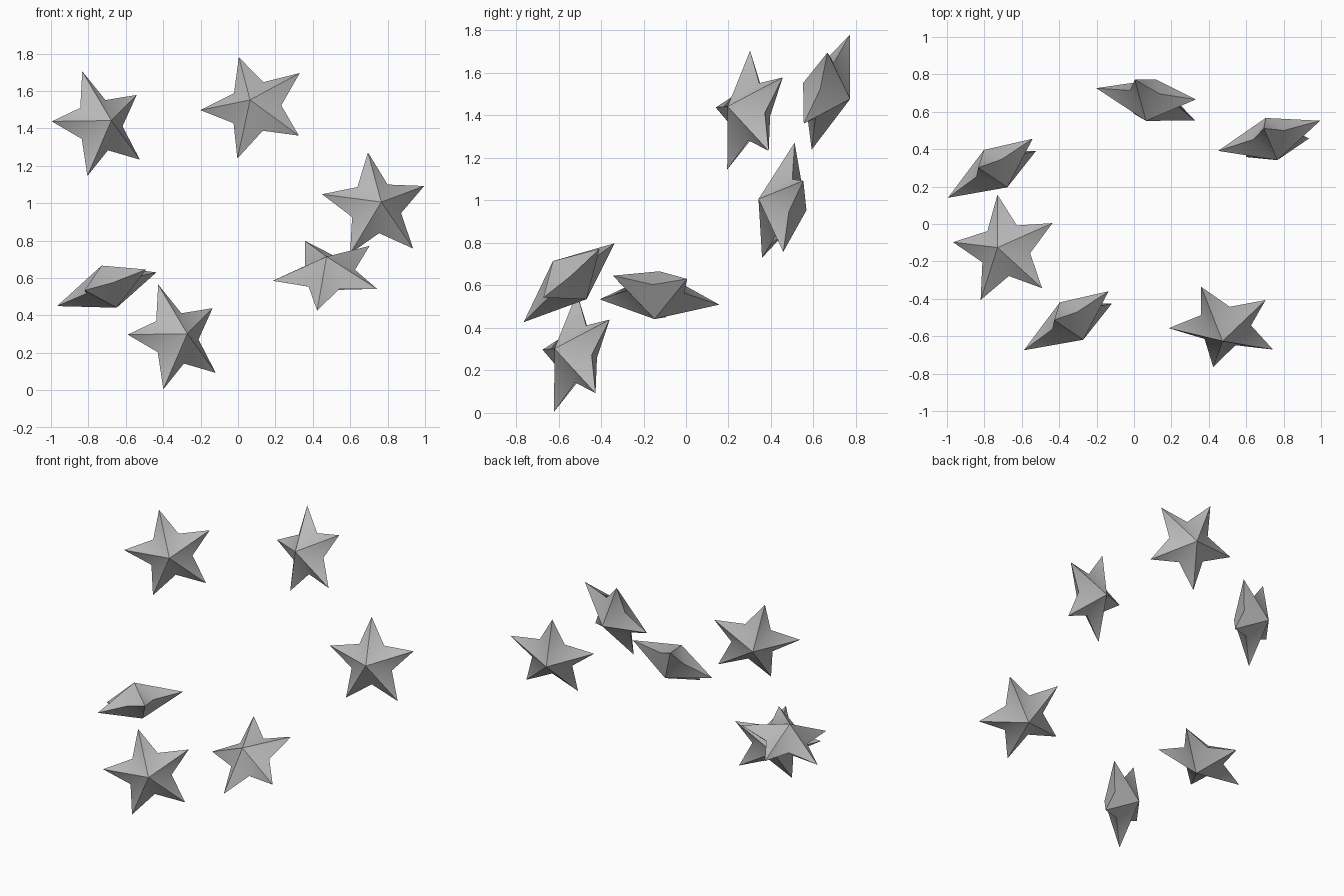
import bpy, bmesh
from math import sin, cos, pi, radians
from mathutils import Vector

if "Cube" in bpy.data.objects:
    bpy.data.objects.remove(bpy.data.objects["Cube"])

OUTER, INNER, HALF_DEPTH = 0.30, 0.144, 0.12

grey = bpy.data.materials.new("dark_grey")
grey.diffuse_color = (0.48, 0.48, 0.48, 1)
grey.use_nodes = True
grey.node_tree.nodes["Principled BSDF"].inputs["Base Color"].default_value = grey.diffuse_color


def star(name, centre, normal, tip):
    """Five-pointed star: a ten-point rim with an apex on either side."""
    c, n = Vector(centre), Vector(normal).normalized()
    u = Vector(tip) - c
    u = (u - n * u.dot(n)).normalized()      # towards the first tip, in the star's plane
    v = n.cross(u)
    bm = bmesh.new()
    rim = []
    for i in range(10):
        r, a = (INNER if i % 2 else OUTER), i * pi / 5
        rim.append(bm.verts.new(c + r * (cos(a) * u + sin(a) * v)))
    front = bm.verts.new(c + n * HALF_DEPTH)
    back = bm.verts.new(c - n * HALF_DEPTH)
    for i in range(10):
        a, b = rim[i], rim[(i + 1) % 10]
        bm.faces.new((a, b, front))
        bm.faces.new((b, a, back))
    mesh = bpy.data.meshes.new(name)
    bm.to_mesh(mesh)
    bm.free()
    mesh.materials.append(grey)
    obj = bpy.data.objects.new(name, mesh)
    bpy.context.collection.objects.link(obj)
    # Smooth valleys, crisp ridges and rim
    bpy.ops.object.select_all(action='DESELECT')
    obj.select_set(True)
    bpy.context.view_layer.objects.active = obj
    bpy.ops.object.shade_smooth_by_angle(angle=radians(60))


# name, centre, facing direction, position of one tip
star("star_upper_left", (-0.74, 0.296, 1.42), (0.52, -0.83, 0.185), (-0.83, 0.30, 1.70))
star("star_top", (0.091, 0.662, 1.515), (-0.22, -0.92, 0.31), (0.005, 0.775, 1.78))
star("star_right", (0.735, 0.454, 0.98), (0.26, -0.94, 0.22), (0.695, 0.51, 1.27))
star("star_lower_right", (0.483, -0.547, 0.625), (-0.078, -0.66, 0.747), (0.36, -0.337, 0.797))
star("star_left", (-0.689, -0.137, 0.554), (-0.336, 0.095, 0.937), (-0.73, 0.155, 0.51))
star("star_lower_left", (-0.334, -0.519, 0.28), (0.52, -0.83, 0.185), (-0.424, -0.515, 0.56))
